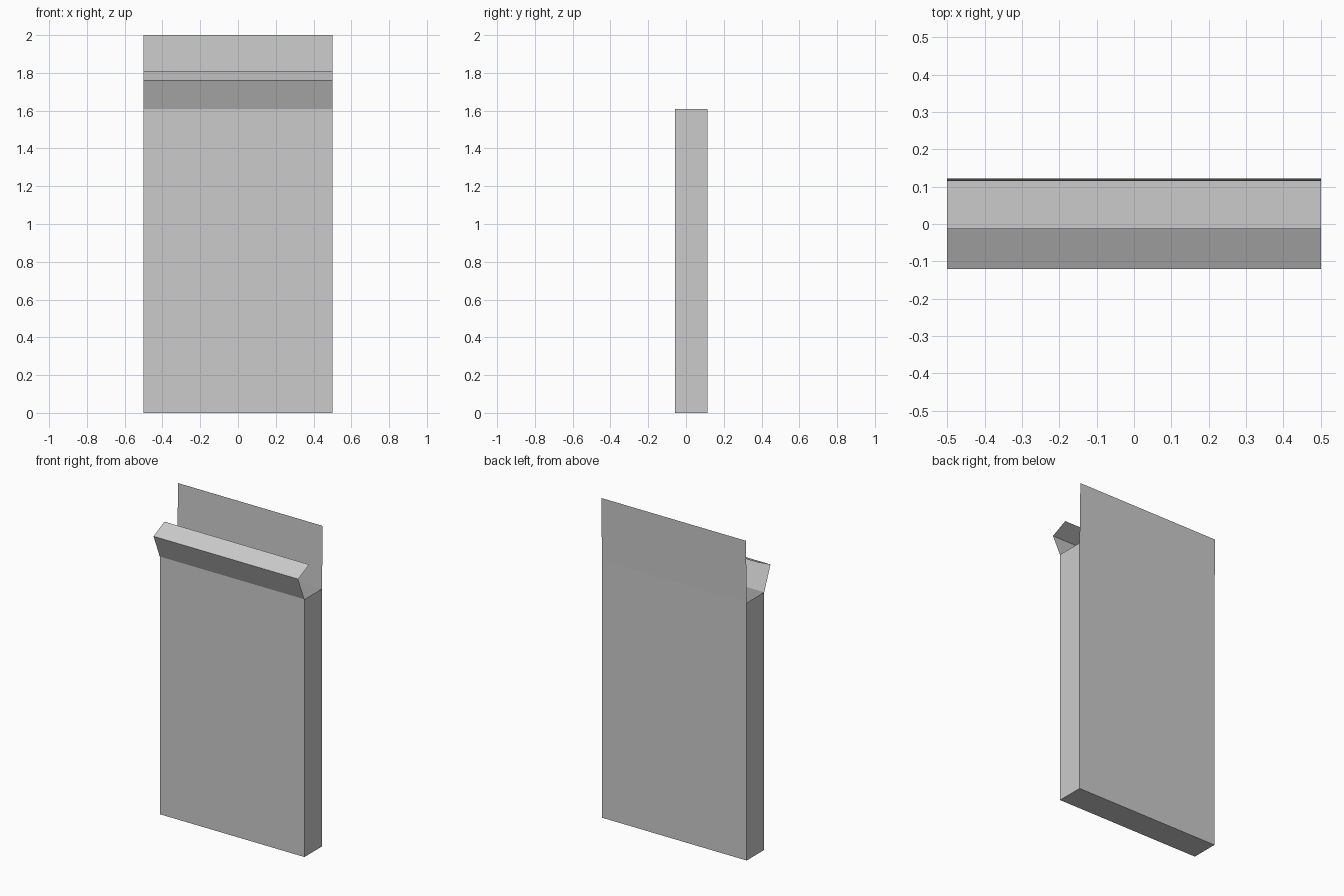
import bpy, bmesh

if "Cube" in bpy.data.objects:
    bpy.data.objects.remove(bpy.data.objects["Cube"])

HALF_W = 0.5
FRONT_Y, BACK_Y, BODY_H = -0.058, 0.115, 1.61


def finish(bm, name):
    mesh = bpy.data.meshes.new(name)
    bm.to_mesh(mesh)
    bm.free()
    obj = bpy.data.objects.new(name, mesh)
    bpy.context.collection.objects.link(obj)
    return obj


def sheet(name, profile):
    """Thin panel: a (y, z) profile swept across the width."""
    bm = bmesh.new()
    rows = [[bm.verts.new((x, y, z)) for x in (-HALF_W, HALF_W)] for y, z in profile]
    for a, b in zip(rows, rows[1:]):
        bm.faces.new((a[0], a[1], b[1], b[0]))
    return finish(bm, name)


# Open-topped carton body
bm = bmesh.new()
bmesh.ops.create_cube(bm, size=1)
for v in bm.verts:
    v.co.x *= 2 * HALF_W
    v.co.y = FRONT_Y if v.co.y < 0 else BACK_Y
    v.co.z = BODY_H if v.co.z > 0 else 0
bm.normal_update()
bmesh.ops.delete(bm, geom=[f for f in bm.faces if f.normal.z > 0.9], context='FACES_ONLY')
finish(bm, "carton_body")

# Folded front flap, leaning out and then back over the opening
sheet("front_flap", [(FRONT_Y, BODY_H), (-0.12, 1.76), (-0.012, 1.81)])

# Tall back flap, leaning very slightly outwards
sheet("back_flap", [(BACK_Y, BODY_H), (0.122, 2.0)])
